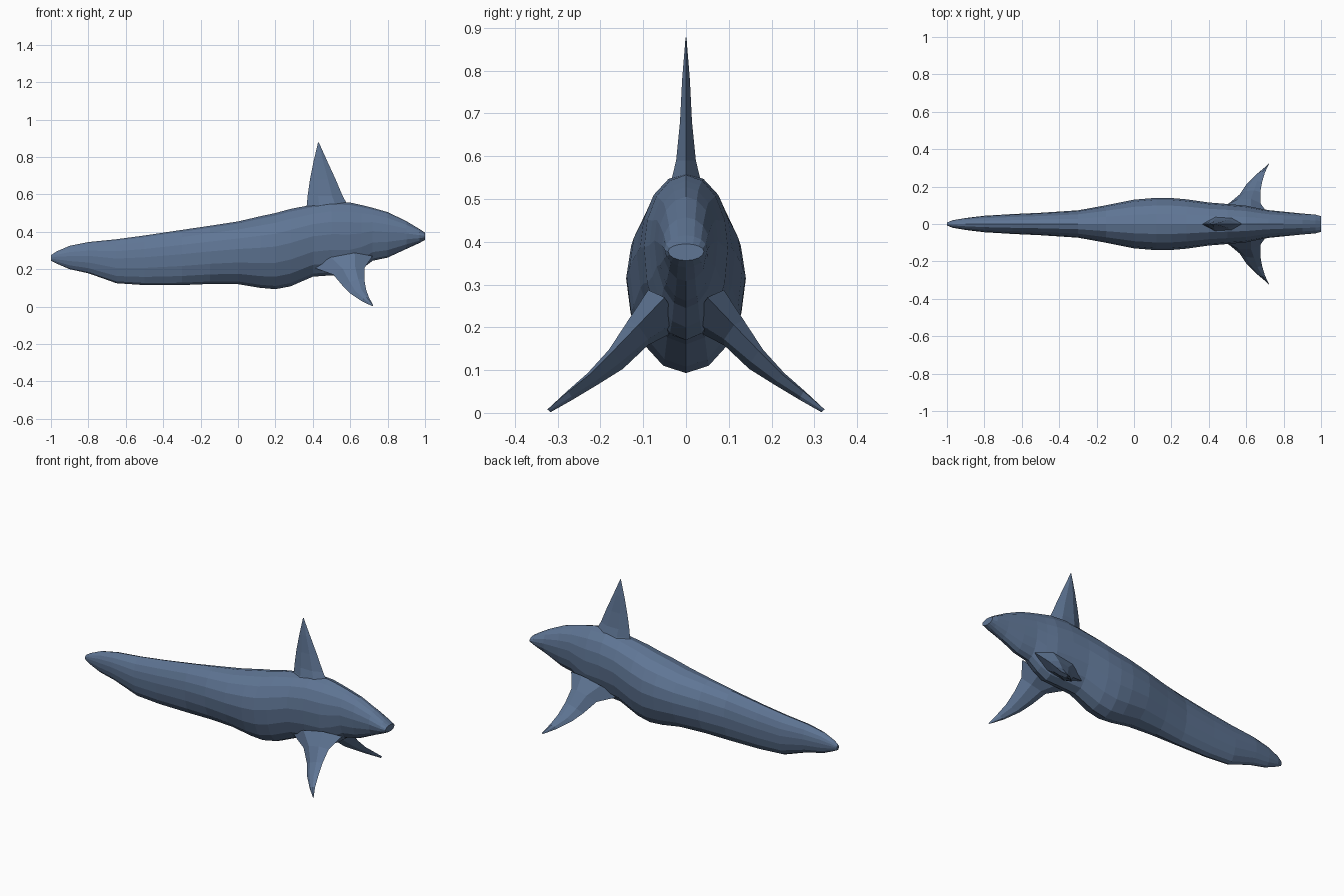
import bpy
import bmesh
import math
from mathutils import Vector

if "Cube" in bpy.data.objects:
    bpy.data.objects.remove(bpy.data.objects["Cube"])

skin = bpy.data.materials.new("slate blue skin")
skin.use_nodes = True
COLOR = (0.115, 0.18, 0.3, 1)
skin.diffuse_color = COLOR
skin.node_tree.nodes["Principled BSDF"].inputs["Base Color"].default_value = COLOR


def loft(name, rings):
    """Join equal rings of points into a closed, flat-shaded skin."""
    bm = bmesh.new()
    loops = [[bm.verts.new(p) for p in ring] for ring in rings]
    n = len(loops[0])
    for a, b in zip(loops, loops[1:]):
        for i in range(n):
            j = (i + 1) % n
            bm.faces.new((a[i], a[j], b[j], b[i]))
    bm.faces.new(loops[0])
    bm.faces.new(loops[-1])
    bmesh.ops.recalc_face_normals(bm, faces=bm.faces)
    mesh = bpy.data.meshes.new(name)
    bm.to_mesh(mesh)
    bm.free()
    mesh.materials.append(skin)
    obj = bpy.data.objects.new(name, mesh)
    bpy.context.collection.objects.link(obj)
    return obj


# Body: x, top z, bottom z, half width
STATIONS = [
    (-1.0, .275, .245, .008), (-.97, .295, .23, .02), (-.9, .325, .2, .032),
    (-.8, .345, .178, .044), (-.65, .36, .125, .053), (-.5, .38, .115, .06),
    (-.3, .41, .115, .073), (-.15, .432, .121, .1), (0, .455, .12, .13),
    (.12, .483, .1, .14), (.2, .5, .093, .139), (.28, .522, .108, .132),
    (.4, .545, .16, .115), (.5, .56, .167, .107), (.6, .556, .17, .098),
    (.66, .543, .2, .085), (.72, .528, .245, .074), (.8, .505, .262, .066),
    (.9, .457, .308, .056), (.97, .415, .34, .05), (1.0, .395, .356, .042),
]
SIDES = 16


def body_ring(x, top, bottom, half):
    mid = bottom + (top - bottom) * .56
    ring = []
    for i in range(SIDES):
        a = 2 * math.pi * i / SIDES
        s = math.sin(a)
        ring.append((x, half * math.cos(a), mid + s * ((top - mid) if s > 0 else (mid - bottom))))
    return ring


loft("body", [body_ring(*s) for s in STATIONS])


def fin_ring(rear, front, normal, half):
    """Six-sided blade section with thin leading and trailing edges."""
    rear, front = Vector(rear), Vector(front)
    off = Vector(normal).normalized() * half
    a, b = rear.lerp(front, .3), rear.lerp(front, .7)
    return [rear, a + off, b + off, front, b - off, a - off]


# Dorsal fin: z, rear x, front x, half thickness
DORSAL = [(.47, .34, .64, .07), (.545, .368, .585, .034), (.59, .372, .56, .023),
          (.68, .385, .522, .014), (.78, .405, .476, .009), (.878, .428, .432, .001)]
loft("dorsal_fin", [fin_ring((r, 0, z), (f, 0, z), (0, 1, 0), h) for z, r, f, h in DORSAL])

# Pectoral fins: rear point, front point, half thickness
PECTORAL = [((.4, .06, .21), (.72, .05, .27), .05),
            ((.51, .112, .17), (.675, .112, .205), .032),
            ((.565, .158, .105), (.675, .17, .145), .02),
            ((.6, .21, .07), (.685, .225, .09), .013),
            ((.66, .27, .03), (.7, .275, .05), .008),
            ((.718, .316, .002), (.722, .324, .008), .002)]
for side, label in ((1, "left"), (-1, "right")):
    loft(label + "_pectoral_fin",
         [fin_ring((r[0], side * r[1], r[2]), (f[0], side * f[1], f[2]), (0, side, 1), h)
          for r, f, h in PECTORAL])
